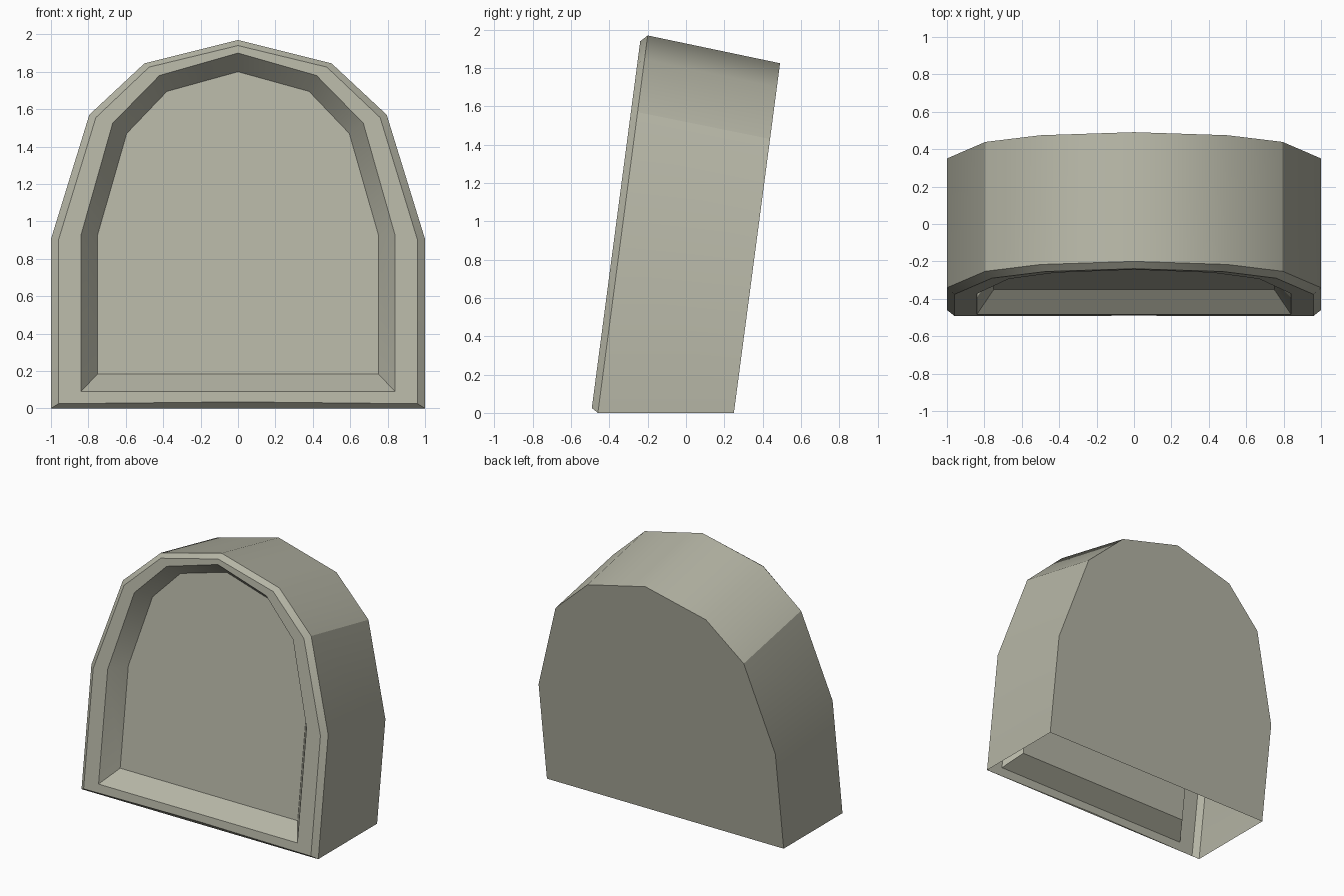
import bpy
import bmesh
import math

cube = bpy.data.objects.get("Cube")
if cube:
    bpy.data.objects.remove(cube, do_unlink=True)

LEAN = 0.132  # backward lean per unit of height

stone = bpy.data.materials.new("warm_grey_stone")
stone.use_nodes = True
colour = (0.46, 0.46, 0.375, 1)
stone.diffuse_color = colour
bsdf = stone.node_tree.nodes["Principled BSDF"]
bsdf.inputs["Base Color"].default_value = colour
bsdf.inputs["Roughness"].default_value = 0.8


def arch_ring(bm, half, y_base):
    """Closed leaning arch: half outline from bottom centre to peak, mirrored."""
    outline = half + [(-x, z) for x, z in reversed(half[1:-1])]
    return [bm.verts.new((x, y_base + LEAN * z, z)) for x, z in outline]


def bridge(bm, outer, inner, skip=()):
    n = len(outer)
    for i in range(n):
        if i not in skip:
            j = (i + 1) % n
            bm.faces.new((outer[i], outer[j], inner[j], inner[i]))


bm = bmesh.new()

# Outer body, rear to front
back = arch_ring(bm, [(0, 0), (1, 0), (1, 0.76), (0.795, 1.43), (0.5, 1.7), (0, 1.825)], 0.25)
front = arch_ring(bm, [(0, 0), (1, 0), (1, 0.905), (0.795, 1.57), (0.5, 1.845), (0, 1.97)], -0.46)
# Bevelled lip and recessed panel
lip = arch_ring(bm, [(0, 0.035), (0.96, 0.025), (0.96, 0.9), (0.76, 1.555), (0.475, 1.825), (0, 1.94)], -0.495)
rim = arch_ring(bm, [(0, 0.09), (0.84, 0.09), (0.84, 0.925), (0.67, 1.525), (0.42, 1.78), (0, 1.9)], -0.495)
panel = arch_ring(bm, [(0, 0.185), (0.75, 0.185), (0.75, 0.93), (0.595, 1.47), (0.38, 1.695), (0, 1.8)], -0.375)

# The underside of the body is open
bridge(bm, back, front, skip=(0, len(back) - 1))
for outer, inner in ((front, lip), (lip, rim), (rim, panel)):
    bridge(bm, outer, inner)
bm.faces.new(panel)
bm.faces.new(list(reversed(back)))

mesh = bpy.data.meshes.new("headstone")
bm.to_mesh(mesh)
bm.free()
mesh.materials.append(stone)
headstone = bpy.data.objects.new("headstone", mesh)
bpy.context.collection.objects.link(headstone)

# Soft shading around the arch, crisp bevel and panel edges
bpy.ops.object.select_all(action="DESELECT")
headstone.select_set(True)
bpy.context.view_layer.objects.active = headstone
bpy.ops.object.shade_smooth_by_angle(angle=math.radians(30))
